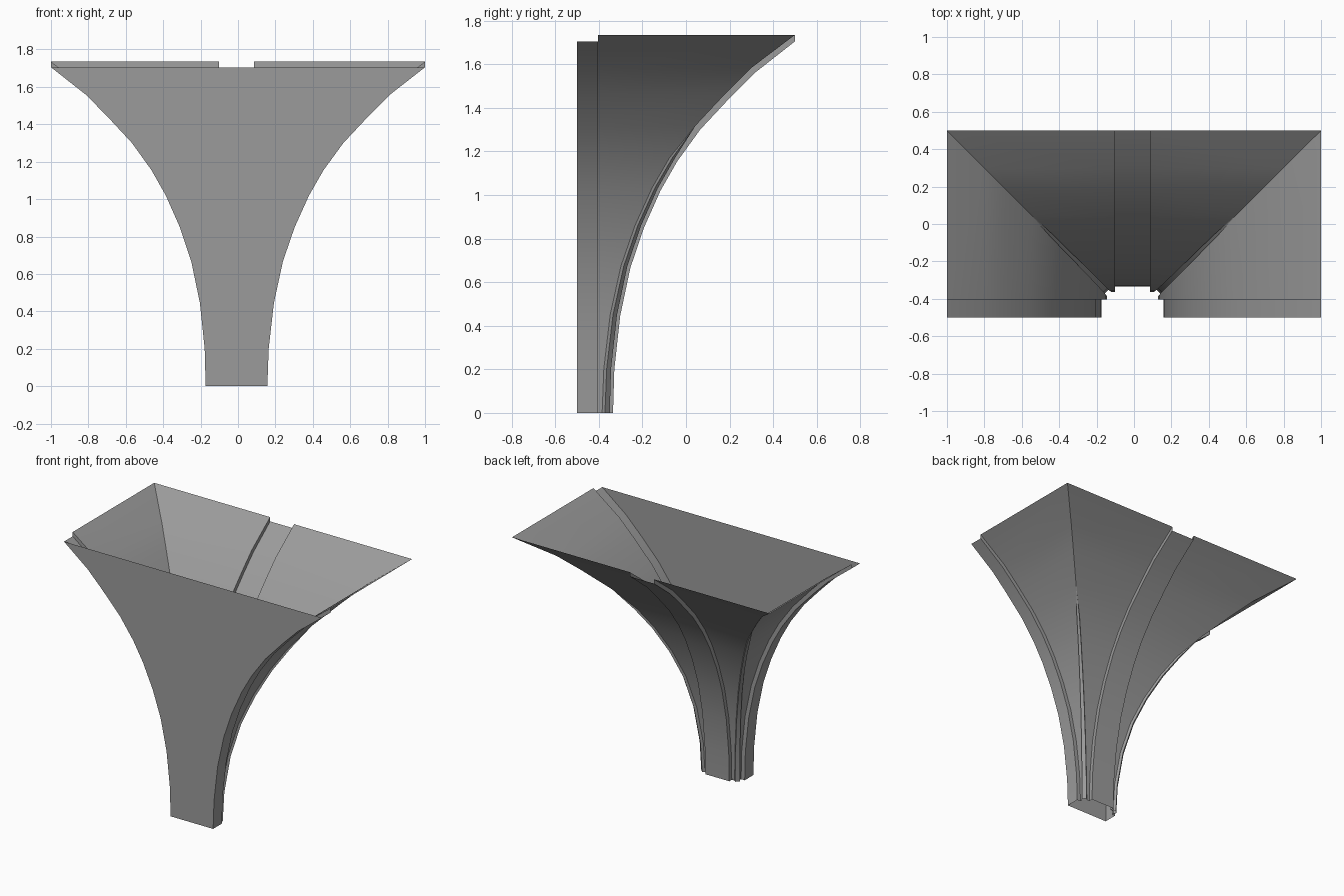
import bpy, bmesh, math

if "Cube" in bpy.data.objects:
    bpy.data.objects.remove(bpy.data.objects["Cube"])

# flare profile: outward offset of the ribs against height
RIB = [(0, 0), (.006, .2), (.033, .446), (.08, .667), (.142, .85), (.218, 1.02),
       (.295, 1.155), (.40, 1.30), (.54, 1.45), (.65, 1.56), (.835, 1.705)]
HALF, BACK, RIB_IN, DEPTH = .165, -.335, .093, .028

stone = bpy.data.materials.new("grey stone")
stone.diffuse_color = (.33, .33, .33, 1)
stone.use_nodes = True
stone.node_tree.nodes["Principled BSDF"].inputs["Base Color"].default_value = stone.diffuse_color


def inset_profile(pts, d):
    """Web curve: the rib curve moved inward and up by d."""
    out = []
    for i, (x, z) in enumerate(pts):
        a, b = pts[max(i - 1, 0)], pts[min(i + 1, len(pts) - 1)]
        tx, tz = b[0] - a[0], b[1] - a[1]
        n = math.hypot(tx, tz)
        out.append((x - tz / n * d, z + tx / n * d))
    out[0] = (-d, 0)
    out[-1] = (pts[-1][0], pts[-1][1] + .03)
    return out


WEB = inset_profile(RIB, DEPTH)


def loft(name, rows):
    """Skin a sheet through rows of points."""
    bm = bmesh.new()
    vs = [[bm.verts.new(p) for p in r] for r in rows]
    for r0, r1 in zip(vs, vs[1:]):
        for i in range(len(r0) - 1):
            bm.faces.new((r0[i], r0[i + 1], r1[i + 1], r1[i]))
    bmesh.ops.remove_doubles(bm, verts=bm.verts, dist=.0004)
    me = bpy.data.meshes.new(name)
    bm.to_mesh(me)
    bm.free()
    ob = bpy.data.objects.new(name, me)
    bpy.context.collection.objects.link(ob)
    me.materials.append(stone)
    bpy.ops.object.select_all(action='DESELECT')
    ob.select_set(True)
    bpy.context.view_layer.objects.active = ob
    bpy.ops.object.shade_smooth_by_angle(angle=math.radians(25))
    return ob


def sx(s, x, z):
    """Mirror to side s, with the foot standing slightly left of centre."""
    return s * x - .008 * max(0, 1 - z / 1.705)


# front wall between the two wall ribs
loft("front_wall", [[(sx(-1, HALF + d, z), -.5, z), (sx(1, HALF + d, z), -.5, z)]
                    for d, z in RIB])

# wall rib, side web, diagonal rib and back web of each half
for s, side in ((1, "right"), (-1, "left")):
    rows = []
    for (dr, zr), (dw, zw) in zip(RIB, WEB):
        xr, xw, yw = HALF + dr, HALF + dw, BACK + dw
        a, p = (.022 - .008 * zw, .013) if zw < 1.2 else (0, 0)
        row = [(xr, -.5, zr), (xr, -.403, zr), (xw, -.403, zw),
               (xw, yw - a, zw), (xw + p, yw - a + p, zw),
               (xw - a + p, yw + p, zw), (xw - a, yw, zw),
               (RIB_IN, yw, zw), (RIB_IN, BACK + dr, zr)]
        row = [(s * x - (.008 if x == RIB_IN else .008 * max(0, 1 - z / 1.705)), y, z)
               for x, y, z in row]
        rows.append(row if s > 0 else row[::-1])
    loft(side + "_vault_half", rows)

# back rib running up the middle
loft("back_rib", [[(RIB_IN - .008, BACK + d, z), (-RIB_IN - .008, BACK + d, z)]
                  for d, z in RIB])
